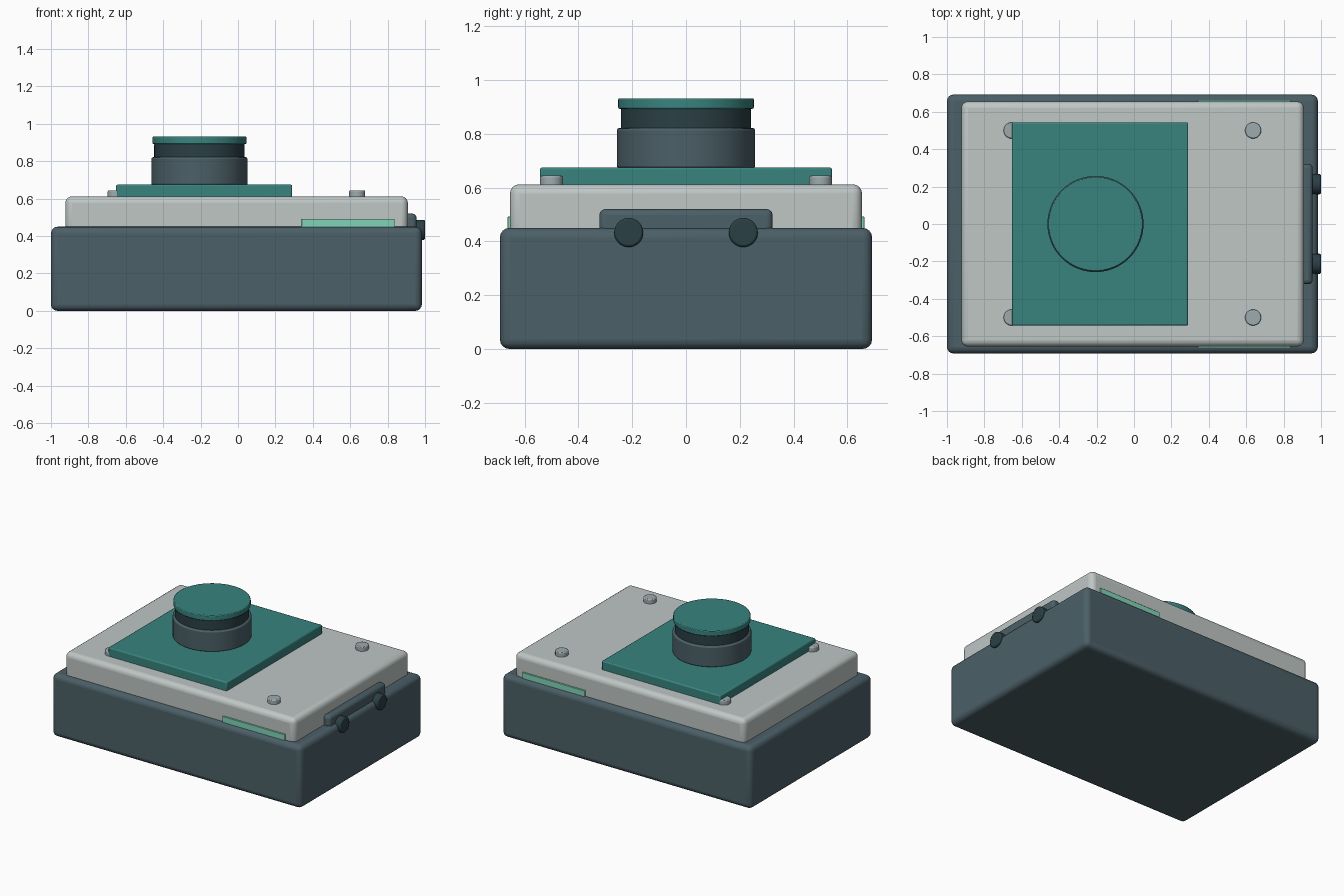
import bpy
from math import pi

if "Cube" in bpy.data.objects:
    bpy.data.objects.remove(bpy.data.objects["Cube"])


def mat(name, rgb):
    m = bpy.data.materials.new(name)
    m.diffuse_color = (*rgb, 1)
    m.use_nodes = True
    m.node_tree.nodes["Principled BSDF"].inputs["Base Color"].default_value = m.diffuse_color
    return m


SLATE = mat("slate", (0.07, 0.115, 0.135))
DARK = mat("dark_slate", (0.024, 0.05, 0.06))
TEAL = mat("teal", (0.04, 0.23, 0.21))
PALE = mat("pale_shell", (0.52, 0.57, 0.56))
MINT = mat("mint", (0.22, 0.65, 0.48))
METAL = mat("screw_metal", (0.34, 0.41, 0.43))


def finish(name, material, bevel, segments):
    ob = bpy.context.object
    ob.name = name
    ob.data.materials.append(material)
    bpy.ops.object.transform_apply(location=False, rotation=True, scale=True)
    if bevel:
        b = ob.modifiers.new("soft_edges", 'BEVEL')
        b.width, b.segments = bevel, segments
        b.limit_method, b.angle_limit = 'ANGLE', 0.7
    bpy.ops.object.shade_smooth_by_angle(angle=0.6)
    return ob


def box(name, lo, hi, material, bevel=0.0, segments=3):
    c = [(a + b) / 2 for a, b in zip(lo, hi)]
    bpy.ops.mesh.primitive_cube_add(size=1, location=c)
    bpy.context.object.scale = [b - a for a, b in zip(lo, hi)]
    return finish(name, material, bevel, segments)


def disc(name, centre, radius, depth, material, bevel=0.0, axis='Z', sides=64):
    rot = (0, pi / 2, 0) if axis == 'X' else (0, 0, 0)
    bpy.ops.mesh.primitive_cylinder_add(vertices=sides, radius=radius, depth=depth,
                                        location=centre, rotation=rot)
    return finish(name, material, bevel, 2)


# Housing: lower body, lighter upper shell, raised panel
box("lower_body", (-1, -0.692, 0), (0.983, 0.692, 0.45), SLATE, 0.035, 4)
box("upper_shell", (-0.923, -0.655, 0.40), (0.908, 0.655, 0.612), PALE, 0.035, 4)
box("raised_panel", (-0.652, -0.543, 0.60), (0.29, 0.543, 0.675), TEAL, 0.008, 2)

# Stacked push button
for name, r, z0, z1, m, bev in (("button_collar", 0.257, 0.67, 0.822, SLATE, 0.01),
                                ("button_neck", 0.242, 0.815, 0.895, DARK, 0.006),
                                ("button_cap", 0.252, 0.893, 0.932, TEAL, 0.005)):
    disc(name, (-0.206, 0, (z0 + z1) / 2), r, z1 - z0, m, bev)

# Corner screws and side strips, mirrored front to back
for side, s in (("front", -1), ("back", 1)):
    for end, x in (("left", -0.654), ("right", 0.637)):
        disc(f"screw_{side}_{end}", (x, s * 0.5, 0.622), 0.043, 0.044, METAL, 0.006, sides=32)
    ys = sorted((s * 0.645, s * 0.664))
    box(f"strip_{side}", (0.34, ys[0], 0.41), (0.838, ys[1], 0.492), MINT, 0.002, 1)

# Connector bar with two knobs on the right end
box("connector_bar", (0.89, -0.322, 0.38), (0.955, 0.322, 0.52), SLATE, 0.022, 3)
for side, s in (("front", -1), ("back", 1)):
    disc(f"knob_{side}", (0.97, s * 0.213, 0.433), 0.054, 0.06, DARK, 0.008, axis='X', sides=40)
